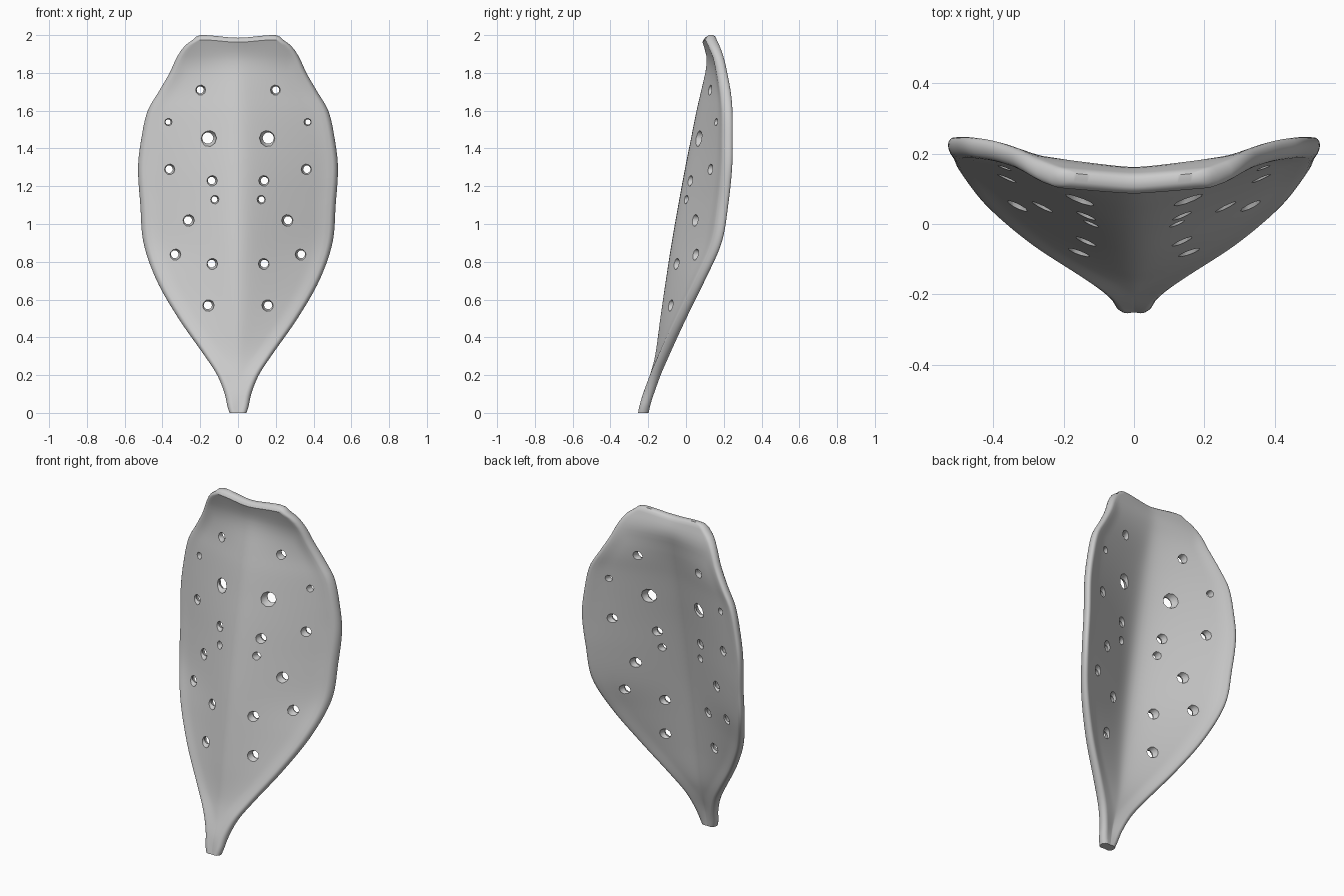
import bpy, bmesh, math

if "Cube" in bpy.data.objects:
    bpy.data.objects.remove(bpy.data.objects["Cube"])

# Outline rows: height, half width, front y on the keel, front y at the rim
ROWS = [(0, .045, -.255, -.257), (.03, .055, -.25, -.25), (.1, .07, -.235, -.225),
        (.2, .11, -.2, -.19), (.3, .175, -.173, -.145), (.5, .315, -.145, -.05),
        (.7, .43, -.116, .05), (.9, .5, -.085, .14), (1.1, .517, -.05, .175),
        (1.3, .529, -.013, .195), (1.45, .512, .017, .197), (1.6, .478, .047, .195),
        (1.7, .42, .07, .185), (1.8, .362, .093, .165), (1.88, .325, .105, .145),
        (1.94, .285, .097, .122), (1.975, .24, .087, .105)]
# Holes on one half: x, z, radius
HOLES = [(.2, 1.71, .019), (.37, 1.54, .014), (.16, 1.455, .03), (.365, 1.29, .02),
         (.14, 1.23, .02), (.125, 1.13, .016), (.265, 1.02, .022), (.335, .84, .021),
         (.14, .79, .021), (.16, .57, .022)]


def row_at(z):
    """Smoothly interpolate the outline table at height z."""
    i = 0
    while i < len(ROWS) - 2 and z > ROWS[i + 1][0]:
        i += 1
    a, b = ROWS[i], ROWS[i + 1]
    p, n = ROWS[max(i - 1, 0)], ROWS[min(i + 2, len(ROWS) - 1)]
    h = b[0] - a[0]
    t = (z - a[0]) / h
    out = []
    for k in (1, 2, 3):
        m0 = (b[k] - p[k]) / (b[0] - p[0]) * h
        m1 = (n[k] - a[k]) / (n[0] - a[0]) * h
        out.append((2*t**3 - 3*t*t + 1)*a[k] + (t**3 - 2*t*t + t)*m0
                   + (3*t*t - 2*t**3)*b[k] + (t**3 - t*t)*m1)
    return out


def smooth(t):
    t = min(max(t, 0), 1)
    return t * t * (3 - 2 * t)


def sheet(x, z, w, keel, rim):
    """Middle y and half thickness of the folded sheet."""
    s = min(abs(x) / w, 1)
    g = (math.sqrt(s*s + .015) - math.sqrt(.015)) / (math.sqrt(1.015) - math.sqrt(.015))
    edge = max(smooth(1 - (w - abs(x)) / .1), smooth((z - 1.8) / .14))
    half = .021 + .009 * edge
    return keel + (rim - keel) * g + .03, half


# Folded leaf panel, built as a stack of closed cross-sections
bm = bmesh.new()
R, N, E = .028, 36, 5
heights = [1.975 * i / 70 for i in range(71)]
levels = [(z, z, 1, 1) for z in heights] + [(1.991, 1.975, .93, .8), (2.0, 1.975, .83, .4)]
rings = []
for z, zt, ws, ts in levels:
    w, keel, rim = row_at(zt)
    w *= ws
    xs = [(w - R) * (2 * i / N - 1) for i in range(N + 1)]
    ends = [R * math.sin(math.pi / 2 * j / E) for j in range(1, E + 1)]
    xs = [-(w - R) - e for e in reversed(ends)] + xs + [w - R + e for e in ends]
    front, back = [], []
    for x in xs:
        y, half = sheet(x, zt, w, keel, rim)
        q = min(max(0, (abs(x) - (w - R)) / R), 1)
        half *= ts * math.sqrt(max(0, 1 - q * q))
        dip = .014 * smooth((z - 1.88) / .12) * (1 - smooth(abs(x) / .19))
        if q > .999:
            half = 0
        front.append((x, y - half, z - dip))
        back.append((x, y + half, z - dip))
    rings.append([bm.verts.new(c) for c in front + back[-2:0:-1]])
for a, b in zip(rings, rings[1:]):
    for i in range(len(a)):
        j = (i + 1) % len(a)
        bm.faces.new((a[i], a[j], b[j], b[i]))
# Bottom cap and strip across the rounded top
bm.faces.new(rings[0][::-1])
top, M = rings[-1], len(rings[-1])
for i in range(M // 2):
    quad = [top[i], top[i + 1], top[(M - i - 1) % M], top[(M - i) % M]]
    quad = list(dict.fromkeys(quad))
    if len(quad) > 2:
        bm.faces.new(quad)
bmesh.ops.recalc_face_normals(bm, faces=bm.faces)
mesh = bpy.data.meshes.new("leaf_panel")
bm.to_mesh(mesh)
bm.free()
panel = bpy.data.objects.new("leaf_panel", mesh)
bpy.context.collection.objects.link(panel)

# Flared hole cutters on both halves
bm = bmesh.new()
for hx, hz, r in HOLES:
    y, _ = sheet(hx, hz, *row_at(hz))
    for side in (-1, 1):
        loops = []
        for dy, k in ((-.1, 1.8), (-.025, 1.5), (0, 1), (.025, 1.5), (.1, 1.8)):
            loops.append([bm.verts.new((side * hx + r * k * math.cos(a * math.pi / 5), y + dy,
                                        hz + r * k * math.sin(a * math.pi / 5)))
                          for a in range(10)])
        for a, b in zip(loops, loops[1:]):
            for i in range(10):
                bm.faces.new((a[i], a[(i + 1) % 10], b[(i + 1) % 10], b[i]))
        bm.faces.new(loops[0][::-1])
        bm.faces.new(loops[-1])
bmesh.ops.recalc_face_normals(bm, faces=bm.faces)
mesh = bpy.data.meshes.new("hole_cutters")
bm.to_mesh(mesh)
bm.free()
cutter = bpy.data.objects.new("hole_cutters", mesh)
bpy.context.collection.objects.link(cutter)
cutter.hide_render = True

# Cut the holes and smooth the surface
mod = panel.modifiers.new("holes", 'BOOLEAN')
mod.operation = 'DIFFERENCE'
mod.solver = 'EXACT'
mod.object = cutter
bpy.context.view_layer.objects.active = panel
panel.select_set(True)
bpy.ops.object.modifier_apply(modifier=mod.name)
bpy.data.objects.remove(cutter)
bpy.ops.object.shade_smooth_by_angle(angle=math.radians(40))
